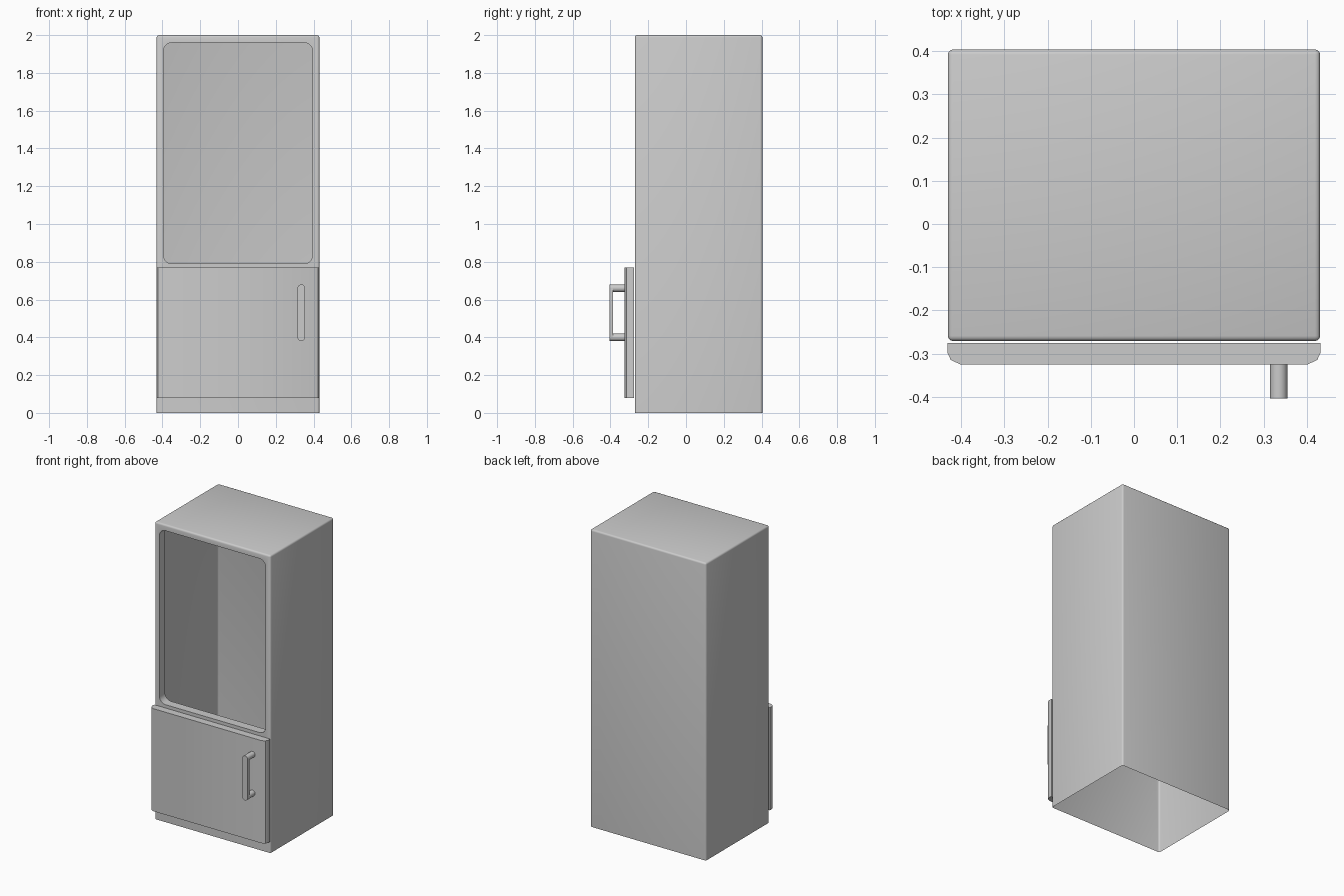
import bpy, bmesh, math
from mathutils import Vector

if "Cube" in bpy.data.objects:
    bpy.data.objects.remove(bpy.data.objects["Cube"])


def finish(bm, name, angle=35):
    bmesh.ops.recalc_face_normals(bm, faces=bm.faces)
    mesh = bpy.data.meshes.new(name)
    bm.to_mesh(mesh)
    bm.free()
    obj = bpy.data.objects.new(name, mesh)
    bpy.context.collection.objects.link(obj)
    mesh.shade_smooth()
    mesh.set_sharp_from_angle(angle=math.radians(angle))
    return obj


def rounded_rect(x0, x1, z0, z1, r, n):
    """Outline in the x-z plane, n segments per corner."""
    corners = [(x1 - r, z1 - r), (x0 + r, z1 - r), (x0 + r, z0 + r), (x1 - r, z0 + r)]
    pts = []
    for q, (cx, cz) in enumerate(corners):
        for i in range(n + 1):
            a = math.pi / 2 * (q + i / n)
            p = (cx + r * math.cos(a), cz + r * math.sin(a))
            if not pts or math.dist(p, pts[-1]) > 1e-5:
                pts.append(p)
    if math.dist(pts[0], pts[-1]) < 1e-5:
        pts.pop()
    return pts


def prism(points, offset, name):
    """Closed solid: polygon swept along offset."""
    bm = bmesh.new()
    face = bm.faces.new([bm.verts.new(p) for p in points])
    ext = bmesh.ops.extrude_face_region(bm, geom=[face], use_keep_orig=True)
    new = [g for g in ext["geom"] if isinstance(g, bmesh.types.BMVert)]
    bmesh.ops.translate(bm, verts=new, vec=Vector(offset))
    return finish(bm, name)


# Cabinet: thin shell, open underneath, with softened edges
FRONT, BACK, HALF = -0.271, 0.404, 0.431
bm = bmesh.new()
bmesh.ops.create_cube(bm, size=1)
for v in bm.verts:
    v.co = ((HALF if v.co.x > 0 else -HALF),
            (BACK if v.co.y > 0 else FRONT),
            (2 if v.co.z > 0 else 0))
bottom = [f for f in bm.faces if f.normal.z < -0.5 or f.calc_center_median().z < 0.01]
bmesh.ops.delete(bm, geom=bottom, context='FACES_ONLY')
bmesh.ops.bevel(bm, geom=[e for e in bm.edges if len(e.link_faces) == 2],
                offset=0.012, segments=3, profile=0.5, affect='EDGES')

# Window opening in the front, with an inward lip
front = min(bm.faces, key=lambda f: f.calc_center_median().y)
rim = list(front.edges)
bmesh.ops.delete(bm, geom=[front], context='FACES_ONLY')
outline = rounded_rect(-0.395, 0.395, 0.79, 1.96, 0.045, 6)
vs = [bm.verts.new((x, FRONT, z)) for x, z in outline]
hole = [bm.edges.new((vs[i], vs[(i + 1) % len(vs)])) for i in range(len(vs))]
bmesh.ops.triangle_fill(bm, edges=rim + hole, use_beauty=True, normal=(0, -1, 0))
lip = bmesh.ops.extrude_edge_only(bm, edges=hole)
bmesh.ops.translate(bm, vec=(0, 0.06, 0),
                    verts=[g for g in lip["geom"] if isinstance(g, bmesh.types.BMVert)])
finish(bm, "cabinet")

# Lower door: rounded front corners, mirrored profile
right = [(0.432, -0.275), (0.432, -0.298), (0.424, -0.315), (0.402, -0.325)]
profile = right + [(-x, y) for x, y in reversed(right)]
prism([(x, y, 0.08) for x, y in profile], (0, 0, 0.69), "lower_door")

# Handle: round-ended bar on two round posts
HX, R = 0.335, 0.02
bar = rounded_rect(HX - R, HX + R, 0.38, 0.68, R, 8)
prism([(x, -0.404, z) for x, z in bar], (0, 0.018, 0), "handle_bar")
for name, z in (("handle_post_lower", 0.40), ("handle_post_upper", 0.66)):
    ring = rounded_rect(HX - R, HX + R, z - R, z + R, R, 8)
    prism([(x, -0.386, pz) for x, pz in ring], (0, 0.062, 0), name)
